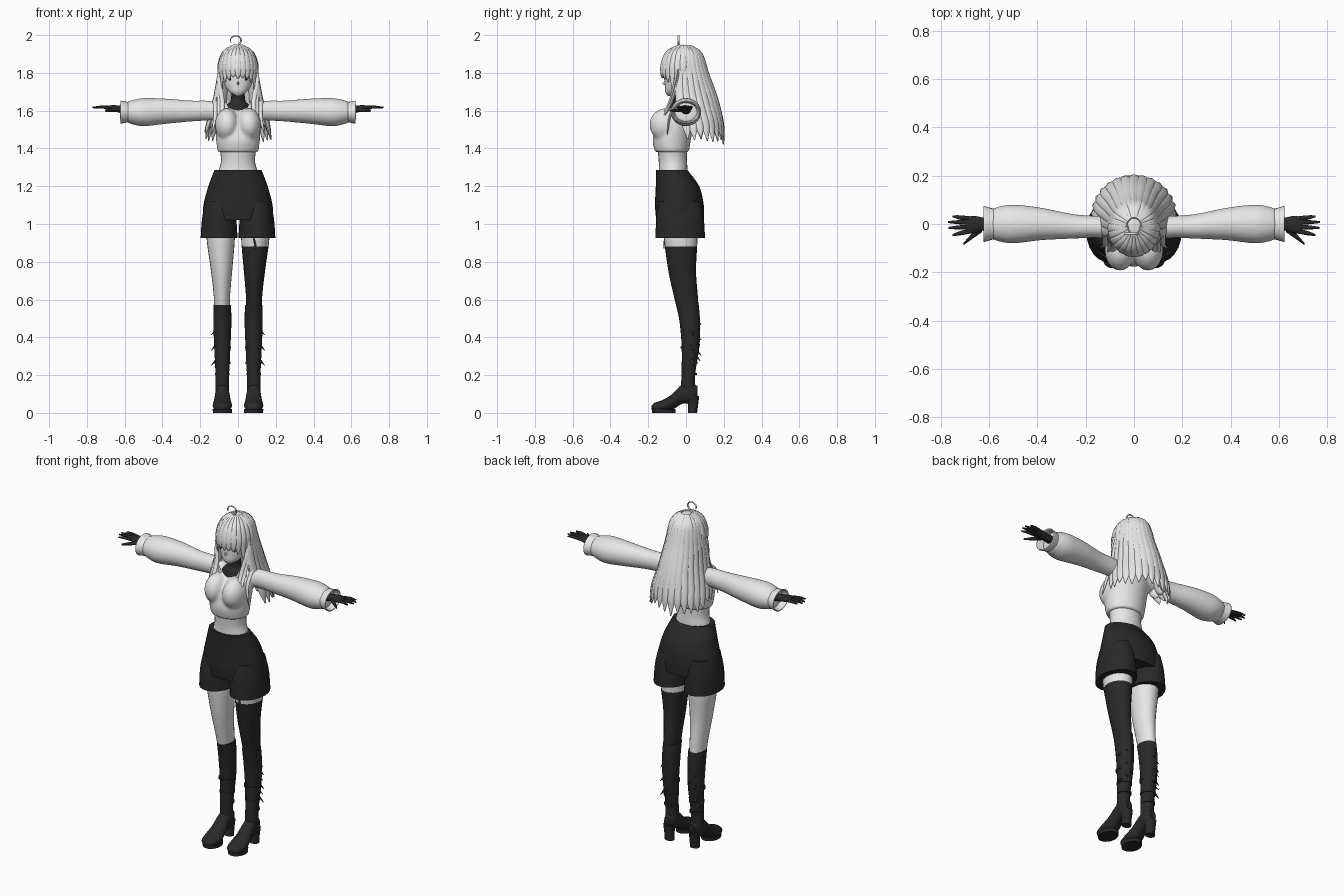
import bpy, bmesh, math, random
from mathutils import Vector, Matrix

random.seed(4)
if "Cube" in bpy.data.objects:
    bpy.data.objects.remove(bpy.data.objects["Cube"], do_unlink=True)

X, Y, Z = Vector((1, 0, 0)), Vector((0, 1, 0)), Vector((0, 0, 1))
SIDES = ((-1, "right"), (1, "left"))


def material(name, value):
    m = bpy.data.materials.new(name)
    m.use_nodes = True
    colour = (value, value, value, 1)
    m.diffuse_color = colour
    m.node_tree.nodes["Principled BSDF"].inputs["Base Color"].default_value = colour
    return m


LIGHT = material("pale grey", 0.8)
DARK = material("charcoal", 0.022)


def resample(stations, steps):
    """Smooth spline through stations of (x, y, z, half width, half depth)."""
    p = [Vector(s) for s in stations]
    p = [p[0] * 2 - p[1]] + p + [p[-1] * 2 - p[-2]]
    out = []
    for a, b, c, d in zip(p, p[1:], p[2:], p[3:]):
        for i in range(steps):
            t = i / steps
            out.append((b * 2 + (c - a) * t + (a * 2 - b * 5 + c * 4 - d) * t * t
                        + (b * 3 - a - c * 3 + d) * t ** 3) / 2)
    return out + [p[-2]]


def tube(bm, stations, u=X, v=None, n=24, steps=4, cap=True):
    """Elliptical rings along a path; v follows the path when not given."""
    pts = resample(stations, steps)
    pos = [Vector(p[:3]) for p in pts]
    rings = []
    for i, p in enumerate(pts):
        t = pos[min(i + 1, len(pos) - 1)] - pos[max(i - 1, 0)]
        w = v or t.cross(u).normalized()
        ring = []
        for k in range(n):
            a = math.tau * k / n
            ring.append(bm.verts.new(pos[i] + u * math.cos(a) * max(p[3], .001)
                                     + w * math.sin(a) * max(p[4], .001)))
        rings.append(ring)
    for r, q in zip(rings, rings[1:]):
        for k in range(n):
            bm.faces.new((r[k], r[(k + 1) % n], q[(k + 1) % n], q[k]))
    if cap:
        bm.faces.new(rings[0])
        bm.faces.new(rings[-1])


def ball(bm, centre, size, seg=24):
    m = Matrix.Translation(centre) @ Matrix.Diagonal((*size, 1))
    bmesh.ops.create_uvsphere(bm, u_segments=seg, v_segments=seg // 2, radius=1, matrix=m)


def finish(name, bm, mat, angle=50):
    bmesh.ops.recalc_face_normals(bm, faces=bm.faces)
    me = bpy.data.meshes.new(name)
    bm.to_mesh(me)
    bm.free()
    me.materials.append(mat)
    me.shade_smooth()
    me.set_sharp_from_angle(angle=math.radians(angle))
    ob = bpy.data.objects.new(name, me)
    bpy.context.collection.objects.link(ob)
    return ob


def part(name, mat, stations, **kw):
    bm = bmesh.new()
    tube(bm, stations, **kw)
    return finish(name, bm, mat)


def upright(rows, x=0):
    """Rows of (z, y, half width, half depth) as stations at one x."""
    return [(x, y, z, a, b) for z, y, a, b in rows]


# Sweater: torso, bust and sleeves fused into one soft surface
bm = bmesh.new()
tube(bm, upright([(1.38, -.075, .108, .09), (1.45, -.075, .117, .102), (1.53, -.055, .12, .095),
                  (1.6, -.028, .115, .07), (1.635, -.022, .075, .045)]), v=Y)
for s, side in SIDES:
    ball(bm, (s * .058, -.106, 1.525), (.064, .088, .088))
    tube(bm, [(s * x, y, z, a, b) for x, y, z, a, b in (
        (.05, -.02, 1.59, .05, .045), (.15, -.012, 1.6, .046, .053), (.25, -.01, 1.598, .051, .056),
        (.38, 0, 1.597, .067, .067), (.5, 0, 1.592, .081, .075), (.56, 0, 1.592, .072, .064),
        (.59, 0, 1.592, .062, .054))], u=Y, v=Z)
sweater = finish("sweater", bm, LIGHT)
mod = sweater.modifiers.new("fuse", "REMESH")
mod.mode, mod.voxel_size, mod.use_smooth_shade = "VOXEL", .009, True
mod = sweater.modifiers.new("soften", "SMOOTH")
mod.factor, mod.iterations = .5, 6

# Waist and neck
part("waist", LIGHT, upright([(1.22, -.07, .12, .08), (1.29, -.068, .1, .076),
                              (1.34, -.07, .09, .075), (1.42, -.075, .1, .078)]), v=Y)
part("turtleneck", DARK, upright([(1.58, -.04, .085, .065), (1.625, -.037, .068, .052),
                                  (1.65, -.033, .04, .038), (1.71, -.03, .034, .034)]), v=Y)

# Shorts: hips and two wide legs
bm = bmesh.new()
tube(bm, upright([(1.285, -.075, .125, .083), (1.2, -.045, .157, .115), (1.1, -.035, .183, .129),
                  (1.02, -.031, .187, .127)]), v=Y, n=32)
for s, side in SIDES:
    tube(bm, upright([(1.12, -.034, .07, .11), (1.03, -.032, .09, .126), (.925, -.03, .098, .131)],
                     s * .1), v=Y)
finish("shorts", bm, DARK)

# Legs, with the stocking and sock tops cut in by height
for s, side in SIDES:
    bm = bmesh.new()
    tube(bm, [(s * x, y, z, a, b) for z, x, y, a, b in (
        (.98, .092, -.03, .076, .09), (.9, .091, -.027, .073, .087), (.75, .087, -.02, .056, .073),
        (.6, .085, .002, .042, .062), (.48, .085, .02, .044, .051), (.35, .083, .024, .039, .044),
        (.2, .081, .012, .032, .032), (.1, .081, .015, .032, .038))], v=Y)
    top = .88 if s > 0 else .57
    bmesh.ops.bisect_plane(bm, geom=bm.verts[:] + bm.edges[:] + bm.faces[:],
                           plane_co=(0, 0, top), plane_no=Z)
    leg = finish(side + "_leg", bm, LIGHT)
    leg.data.materials.append(DARK)
    for f in leg.data.polygons:
        f.material_index = int(f.center.z < top)

    # Boot: shaft, foot, sole, heel
    cx = s * .083
    bm = bmesh.new()
    tube(bm, upright([(.57, .008, .046, .06), (.48, .02, .048, .054), (.35, .024, .043, .047),
                      (.2, .012, .036, .036), (.1, .012, .036, .042)], cx), v=Y)
    tube(bm, [(cx, y, z, a, b) for y, z, a, b in (
        (.062, .11, .018, .03), (.03, .105, .034, .055), (-.02, .1, .037, .052), (-.07, .06, .045, .042),
        (-.12, .038, .051, .032), (-.165, .031, .04, .023), (-.182, .027, .018, .01))], v=Z)
    tube(bm, upright([(0, -.118, .05, .062), (.02, -.118, .051, .063)], cx), v=Y)
    tube(bm, upright([(0, .035, .028, .024), (.04, .037, .028, .027), (.09, .036, .034, .034)], cx), v=Y)
    for z, r in ((.2, .039), (.26, .042), (.34, .047)):
        tube(bm, upright([(z, .018, r, r), (z + .012, .018, r, r)], cx), v=Y, steps=1)
    # Ribbon points down the outside and back of the boot
    for i in range(9):
        z = .28 + i * .027
        a = (.3, 1.1, 1.7)[i % 3]
        d = Vector((s * math.cos(a), math.sin(a), 0))
        p = Vector((cx, .02, z)) + d * .035
        q = p + d * .026 - Z * .03
        tube(bm, [(*p, .012, .005), (*q, .002, .002)], u=Z.cross(d), n=6, steps=1)
    finish(side + "_boot", bm, DARK)

# Garter strap above the stocking
part("garter_strap", DARK, [(.08, -.112, .94, .006, .003), (.09, -.116, .895, .006, .003),
                            (.09, -.116, .87, .01, .003)], n=8)

# Cuffs and gloved hands
for s, side in SIDES:
    cuff = part(side + "_cuff", LIGHT, [(s * x, 0, 1.592, a, b) for x, a, b in (
        (.575, .062, .054), (.595, .067, .056), (.622, .075, .061))], u=Y, v=Z, cap=False)
    cuff.modifiers.new("thickness", "SOLIDIFY").thickness = .006
    bm = bmesh.new()
    tube(bm, [(s * x, y, z, a, b) for x, y, z, a, b in (
        (.57, 0, 1.6, .026, .022), (.62, 0, 1.607, .026, .02), (.66, -.003, 1.613, .036, .016),
        (.695, -.004, 1.616, .034, .011))], u=Y, v=Z, n=16)
    for y, tip, spread in ((-.03, .752, -.046), (-.012, .769, -.016), (.007, .77, .008), (.022, .752, .032)):
        tube(bm, [(s * .68, y, 1.616, .01, .009), (s * .72, (y + spread) / 2, 1.619, .009, .008),
                  (s * tip, spread, 1.617, .004, .004)], u=Y, v=Z, n=8)
    tube(bm, [(s * .63, -.02, 1.606, .014, .012), (s * .67, -.05, 1.602, .012, .01),
              (s * .705, -.082, 1.6, .005, .005)], u=Y, v=Z, n=8)
    finish(side + "_hand", bm, DARK)

# Head with a small nose
bm = bmesh.new()
tube(bm, upright([(1.678, -.082, .012, .014), (1.7, -.066, .046, .044), (1.74, -.038, .074, .074),
                  (1.8, -.018, .086, .094), (1.88, -.01, .08, .09), (1.92, -.01, .04, .05)]), v=Y)
ball(bm, (0, -.114, 1.745), (.006, .011, .009), 8)
finish("head", bm, LIGHT)

# Eyes
for s, side in SIDES:
    bm = bmesh.new()
    ball(bm, (s * .04, -.1, 1.772), (.016, .004, .012), 12)
    finish(side + "_eye", bm, DARK)

# Hair cap, open over the face
bm = bmesh.new()
ball(bm, (0, -.008, 1.83), (.1, .113, .115), 32)
bmesh.ops.delete(bm, geom=[v for v in bm.verts if v.co.z < 1.83 and v.co.y < -.02], context="VERTS")
finish("hair_cap", bm, LIGHT)


def lock(bm, angle, rows, n=10):
    """A flat tapering lock; rows of (z, y centre, x radius, y radius, width, thickness)."""
    c, sn = math.cos(angle), math.sin(angle)
    tube(bm, [(rx * c, cy + ry * sn, z, w, t) for z, cy, rx, ry, w, t in rows],
         u=Vector((-sn, c, 0)), n=n, steps=4)


# Long back hair in an outer and an inner layer
bm = bmesh.new()
for count, k, lift in ((17, 1, 0), (12, .9, .05)):
    for i in range(count):
        a = math.pi * (-.06 + 1.12 * i / (count - 1))
        end = 1.4 + lift + random.uniform(0, .05) + .04 * abs(math.cos(a))
        lock(bm, a, [(1.945, -.01, .03, .035, .006, .004), (1.9, -.01, .08, .09, .016, .008),
                     (1.79, -.01, .1, .125 * k, .022, .01), (1.66, 0, .122 * k, .16 * k, .026, .012),
                     (1.53, .03, .158 * k, .16 * k, .026, .012), (end, .04, .175 * k, .162 * k, .003, .003)])
finish("back_hair", bm, LIGHT)

# Fringe, longer toward the temples
bm = bmesh.new()
for i in range(13):
    a = -math.pi * (.02 + .96 * i / 12)
    end = 1.765 + random.uniform(0, .015) - .09 * abs(math.cos(a)) ** 3
    lock(bm, a, [(1.946, -.01, .025, .03, .006, .004), (1.91, -.01, .076, .09, .015, .007),
                 (1.85, -.01, .099, .116, .02, .008), (1.8, -.01, .102, .119, .017, .007),
                 (end, -.01, .1, .116, .003, .003)])
finish("fringe", bm, LIGHT)

# Side locks falling over the shoulders, and collar points
for s, side in SIDES:
    bm = bmesh.new()
    for dx, dy, end in ((0, 0, 1.5), (.02, .03, 1.47), (-.015, -.01, 1.56)):
        tube(bm, [(s * .093, -.04, 1.85, .008, .006), (s * .1, -.045 + dy, 1.76, .013, .008),
                  (s * (.098 + dx), -.075 + dy, 1.65, .012, .007),
                  (s * (.1 + dx), -.115 + dy, 1.57, .01, .006),
                  (s * (.1 + dx * 2), -.13 + dy, end, .002, .002)], n=8)
    finish(side + "_side_locks", bm, LIGHT)
    bm = bmesh.new()
    for x, y in ((.055, -.085), (.08, -.06), (.085, -.02)):
        tube(bm, [(s * x, y, 1.59, .02, .006), (s * (x + .012), y, 1.65, .002, .002)], n=8, steps=2)
    finish(side + "_collar_points", bm, LIGHT)

# Curl on the crown
curl = [(0, -.04, 1.94, .005, .005)]
for i in range(9):
    a = math.radians(-50 + i * 32)
    curl.append((-.012 + .028 * math.cos(a), -.04, 1.972 + .024 * math.sin(a), .005, .005 - i * .0004))
part("crown_curl", LIGHT, curl, u=Y, n=8)
